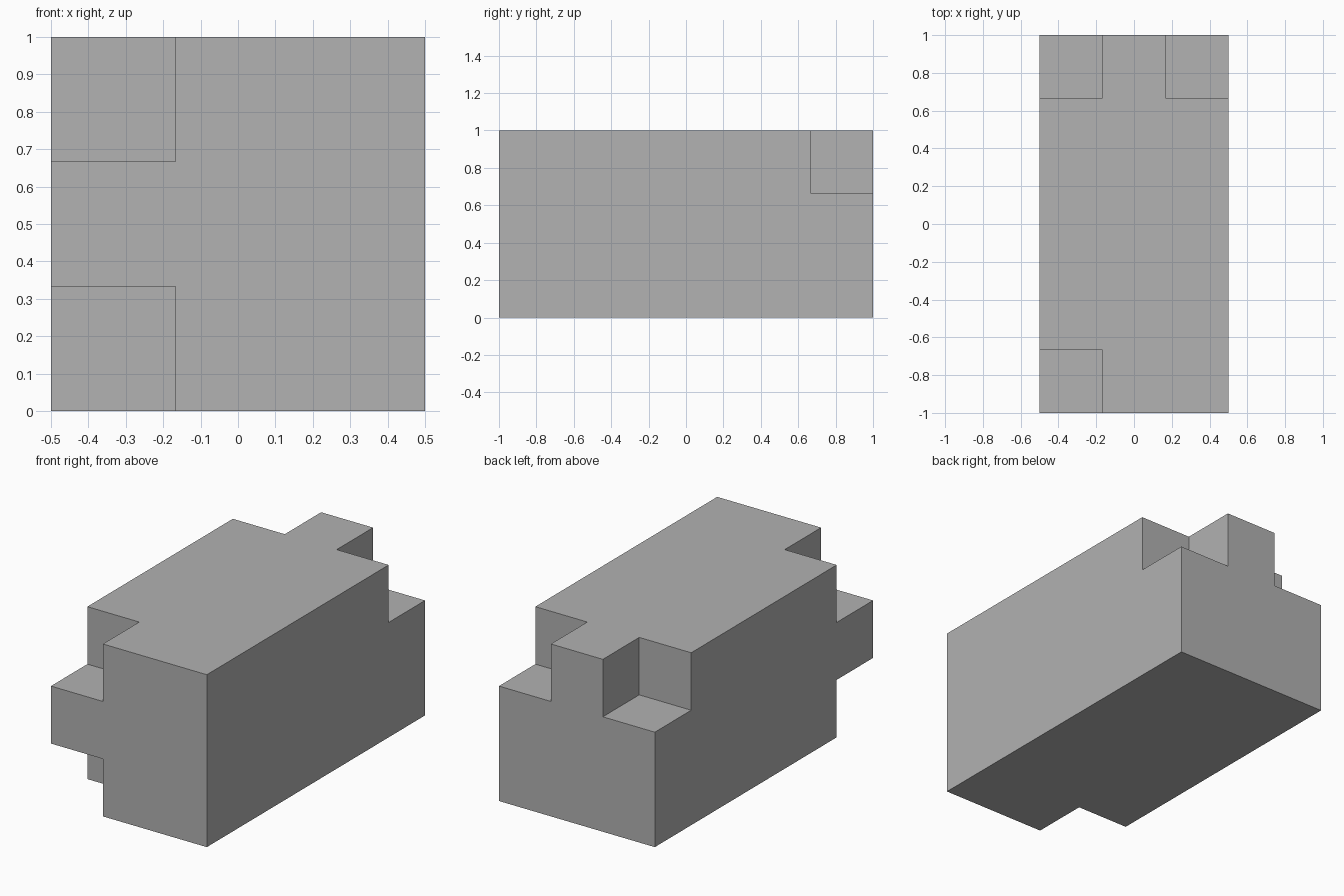
import bpy
import bmesh
from mathutils import Matrix, Vector

default_cube = bpy.data.objects.get("Cube")
if default_cube:
    bpy.data.objects.remove(default_cube, do_unlink=True)

HALF = Vector((0.5, 1.0, 0.5))    # half size of the block
NOTCH = 1 / 3                     # side of each corner notch

grey = bpy.data.materials.new("plain_grey")
colour = (0.445, 0.445, 0.445, 1)
grey.use_nodes = True
grey.diffuse_color = colour
grey.node_tree.nodes["Principled BSDF"].inputs["Base Color"].default_value = colour


def box_object(name, boxes):
    """One object made of boxes, each given as (centre, size)."""
    bm = bmesh.new()
    for centre, size in boxes:
        bmesh.ops.create_cube(bm, size=1, matrix=Matrix.Translation(centre)
                              @ Matrix.Diagonal((*size, 1)))
    mesh = bpy.data.meshes.new(name)
    bm.to_mesh(mesh)
    bm.free()
    mesh.materials.append(grey)
    obj = bpy.data.objects.new(name, mesh)
    bpy.context.collection.objects.link(obj)
    return obj


# Main block
middle = Vector((0, 0, HALF.z))
block = box_object("notched_block", [(middle, HALF * 2)])

# Cubes centred on the corners, so each bites a notch out of the block
corners = [
    (-1, -1, 1),     # front right top
    (-1, -1, -1),    # front right bottom
    (1, 1, 1),       # back left top
    (-1, 1, 1),      # back right top
]
cutter = box_object("notch_cutter", [
    (middle + HALF * Vector(c), Vector((2, 2, 2)) * NOTCH) for c in corners])
cutter.hide_render = True

# Cut the notches, then discard the cutter
cut = block.modifiers.new("notches", 'BOOLEAN')
cut.operation = 'DIFFERENCE'
cut.solver = 'EXACT'
cut.object = cutter
bpy.context.view_layer.objects.active = block
bpy.ops.object.modifier_apply(modifier=cut.name)
bpy.data.objects.remove(cutter, do_unlink=True)
